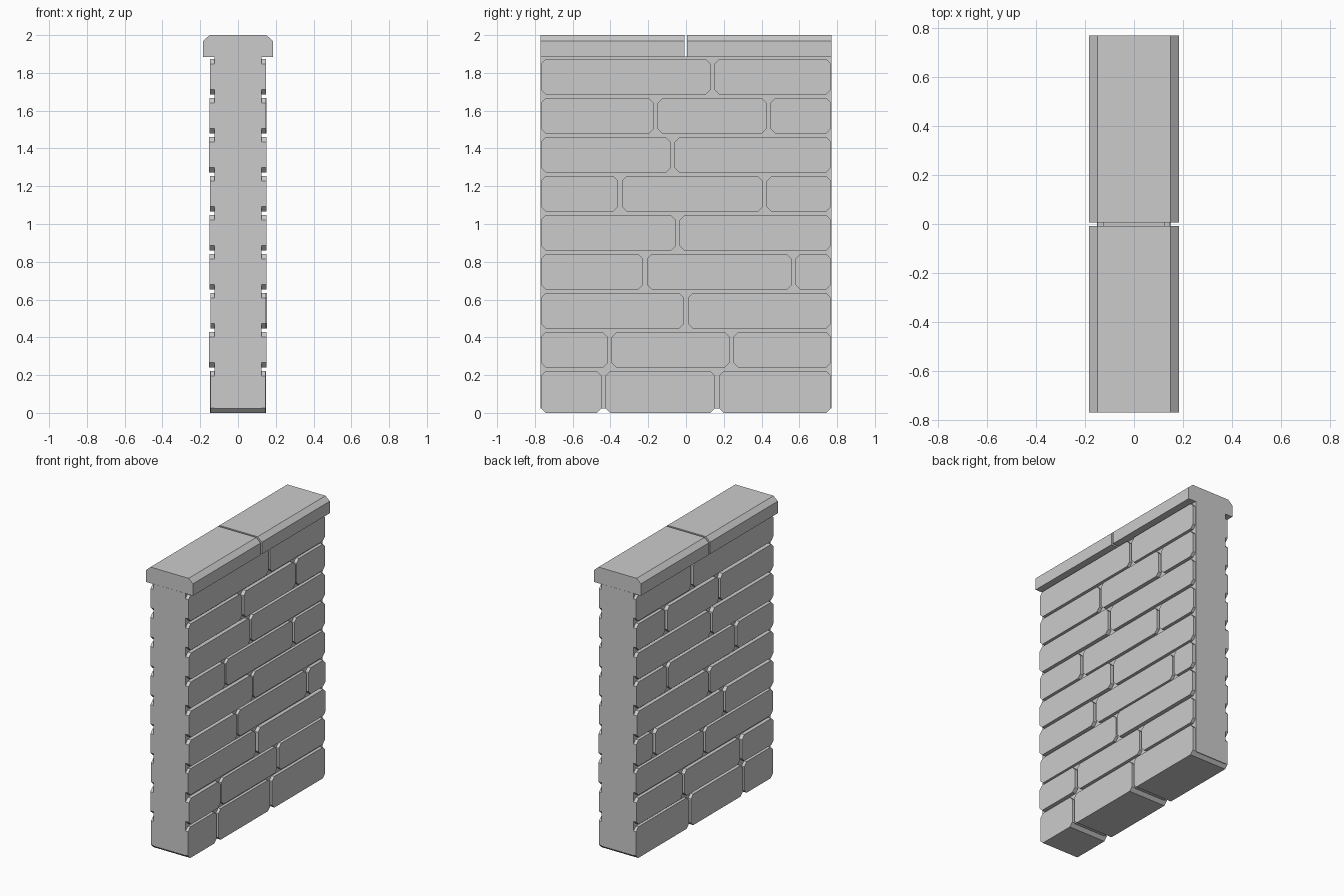
import bpy, random

if "Cube" in bpy.data.objects:
    bpy.data.objects.remove(bpy.data.objects["Cube"])

random.seed(4)
END = 0.768      # half length of the wall
GAP = 0.01       # half width of a mortar joint
PITCH = 0.2065   # height of one course


def prism(name, outline, to_a, to_b):
    """Solid between two copies of a 2D outline."""
    n = len(outline)
    verts = [to_a(p) for p in outline] + [to_b(p) for p in outline]
    faces = [tuple(range(n))[::-1], tuple(range(n, 2 * n))]
    faces += [(i, (i + 1) % n, n + (i + 1) % n, n + i) for i in range(n)]
    mesh = bpy.data.meshes.new(name)
    mesh.from_pydata(verts, [], faces)
    mesh.update()
    obj = bpy.data.objects.new(name, mesh)
    bpy.context.collection.objects.link(obj)
    return obj


def along_x(name, outline, x0, x1):
    return prism(name, outline, lambda p: (x0, *p), lambda p: (x1, *p))


def along_y(name, outline, y0, y1):
    # reversed outline keeps the normals pointing outward
    return prism(name, outline[::-1], lambda p: (p[0], y0, p[1]), lambda p: (p[0], y1, p[1]))


def chamfered(y0, y1, z0, z1, c=0.025):
    return [(y0 + c, z0), (y1 - c, z0), (y1, z0 + c), (y1, z1 - c),
            (y1 - c, z1), (y0 + c, z1), (y0, z1 - c), (y0, z0 + c)]


# Mortar core
along_y("mortar_core", [(-0.125, 0.022), (0.125, 0.022), (0.125, 1.887), (-0.125, 1.887)], -0.77, 0.77)

# Courses of stone blocks, joint positions from bottom to top
joints = [(-0.437, 0.164), (-0.404, 0.241), (0.0,), (-0.217, 0.57), (-0.044,),
          (-0.35, 0.417), (-0.07,), (-0.16, 0.437), (0.141,)]
for row, cuts in enumerate(joints):
    z0 = row * PITCH + (0.034 if row else 0)
    z1 = (row + 1) * PITCH + 0.014
    edges = [-END - GAP, *cuts, END + GAP]
    for k, (a, b) in enumerate(zip(edges, edges[1:])):
        left, right = (random.uniform(0.144, 0.153) for _ in range(2))
        along_x(f"stone_block_{row + 1}_{k + 1}", chamfered(a + GAP, b - GAP, z0, z1), -left, right)

# Two coping stones with chamfered top edges
coping = [(-0.184, 1.885), (0.184, 1.885), (0.184, 1.97), (0.15, 2.0), (-0.15, 2.0), (-0.184, 1.97)]
along_y("coping_stone_front", coping, -0.769, -0.008)
along_y("coping_stone_back", coping, 0.006, 0.769)
